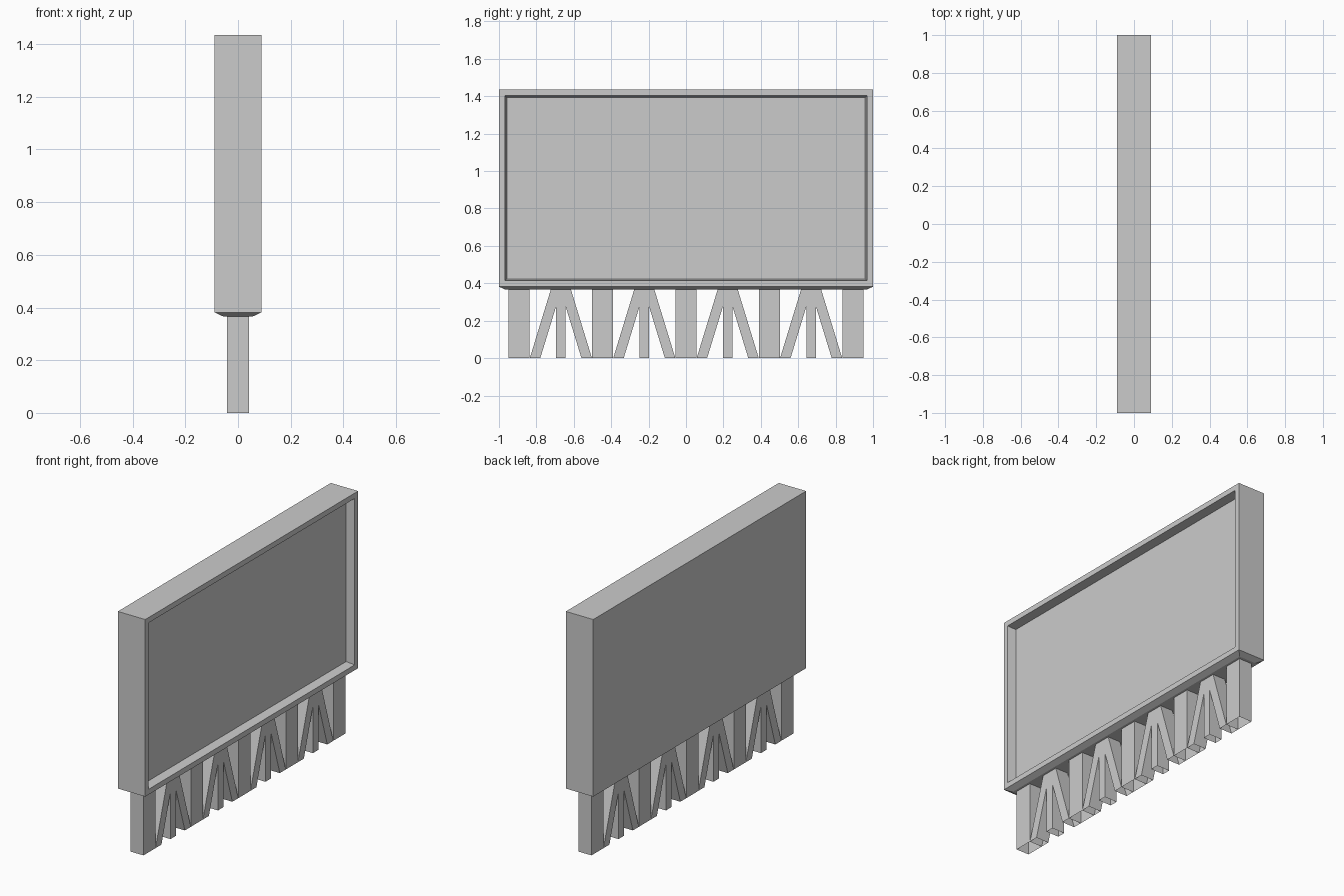
import bpy, bmesh

cube = bpy.data.objects.get("Cube")
if cube:
    bpy.data.objects.remove(cube, do_unlink=True)

grey = bpy.data.materials.new("light grey")
grey.use_nodes = True
grey.diffuse_color = (0.6, 0.6, 0.6, 1)
grey.node_tree.nodes["Principled BSDF"].inputs["Base Color"].default_value = (0.6, 0.6, 0.6, 1)

PANEL_X, PANEL_BOTTOM, PANEL_TOP = 0.09, 0.382, 1.435
LEG_X, LEG_TOP = 0.042, 0.366
SPACING = 0.446


def make_object(name, bm):
    mesh = bpy.data.meshes.new(name)
    bm.to_mesh(mesh)
    bm.free()
    mesh.materials.append(grey)
    obj = bpy.data.objects.new(name, mesh)
    bpy.context.collection.objects.link(obj)
    return obj


def leg(name, outline, centre_y):
    """Extrude a (y, z) outline across x, leaving the underside open."""
    bm = bmesh.new()
    face = bm.faces.new([bm.verts.new((-LEG_X, centre_y + y, z)) for y, z in outline])
    side = bmesh.ops.extrude_face_region(bm, geom=[face], use_keep_orig=True)["geom"]
    for v in side:
        if isinstance(v, bmesh.types.BMVert):
            v.co.x = LEG_X
    bmesh.ops.recalc_face_normals(bm, faces=bm.faces)
    ground = [f for f in bm.faces if all(v.co.z < 0.001 for v in f.verts)]
    bmesh.ops.delete(bm, geom=ground, context="FACES_ONLY")
    return make_object(name, bm)


# Board with a recessed screen on one side and a tapered underside
bm = bmesh.new()
bmesh.ops.create_cube(bm, size=1)
for v in bm.verts:
    v.co.x *= 2 * PANEL_X
    v.co.y *= 2
    v.co.z = PANEL_TOP if v.co.z > 0 else PANEL_BOTTOM
bm.normal_update()
front = next(f for f in bm.faces if f.normal.x > 0.9)
bottom = next(f for f in bm.faces if f.normal.z < -0.9)

bmesh.ops.inset_region(bm, faces=[front], thickness=0.045)
bmesh.ops.inset_region(bm, faces=[front], thickness=0.014)
for v in front.verts:
    v.co.x -= 0.05

bmesh.ops.inset_region(bm, faces=[bottom], thickness=PANEL_X - LEG_X)
for v in bottom.verts:
    v.co.z = LEG_TOP
make_object("board", bm)

# Upright posts
post = [(-0.056, 0), (0.056, 0), (0.056, LEG_TOP), (-0.056, LEG_TOP)]
for i in range(5):
    leg(f"post_{i + 1}", post, (i - 2) * SPACING)

# Three-pronged braces between the posts
half = [(0.025, 0), (0.025, 0.278), (0.11, 0), (0.166, 0), (0.054, LEG_TOP)]
brace = half + [(-y, z) for y, z in reversed(half)]
for i in range(4):
    leg(f"brace_{i + 1}", brace, (i - 1.5) * SPACING)
